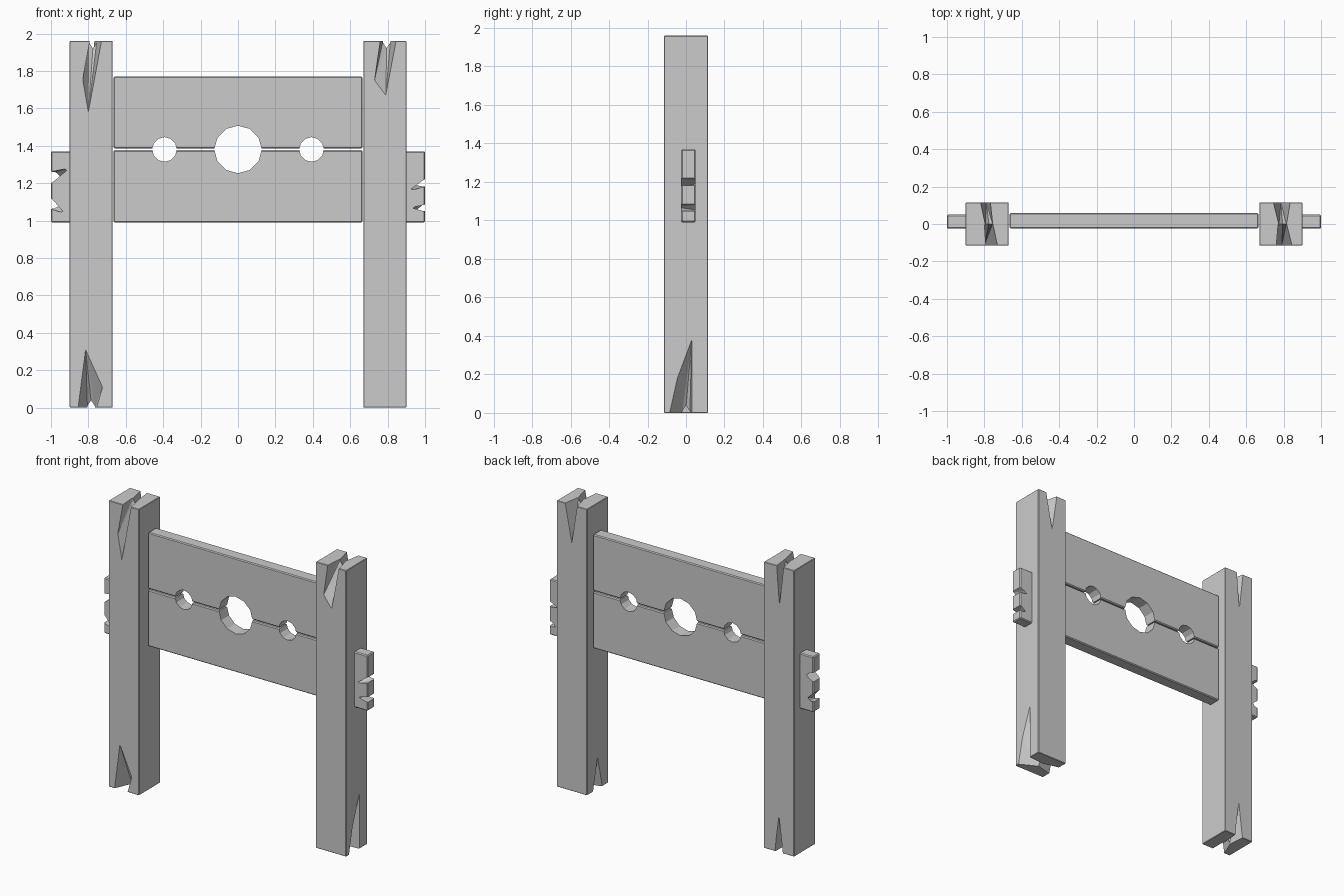
import bpy, bmesh
from math import pi
from mathutils import Matrix, Vector

if "Cube" in bpy.data.objects:
    bpy.data.objects.remove(bpy.data.objects["Cube"])

wood = bpy.data.materials.new("grey wood")
wood.use_nodes = True
GREY = (0.6, 0.6, 0.6, 1)
wood.diffuse_color = GREY
wood.node_tree.nodes["Principled BSDF"].inputs["Base Color"].default_value = GREY

HALF = 0.115          # half width of a post
TOP = 1.96            # post height
POST_X = 0.785


def finish(name, bm):
    bmesh.ops.recalc_face_normals(bm, faces=bm.faces)
    mesh = bpy.data.meshes.new(name)
    bm.to_mesh(mesh)
    bm.free()
    mesh.materials.append(wood)
    ob = bpy.data.objects.new(name, mesh)
    bpy.context.collection.objects.link(ob)
    return ob


def box(name, lo, hi, bevel):
    bm = bmesh.new()
    bmesh.ops.create_cube(bm, size=1)
    lo, hi = Vector(lo), Vector(hi)
    for v in bm.verts:
        v.co = (lo + hi) / 2 + v.co * (hi - lo)
    bmesh.ops.bevel(bm, geom=bm.edges[:], offset=bevel, segments=1, affect='EDGES')
    return finish(name, bm)


def hull(points):
    bm = bmesh.new()
    for p in points:
        bm.verts.new(p)
    res = bmesh.ops.convex_hull(bm, input=bm.verts[:])
    loose = set(res["geom_interior"]) | set(res["geom_unused"])
    bmesh.ops.delete(bm, geom=[v for v in loose if isinstance(v, bmesh.types.BMVert)],
                     context='VERTS')
    return finish("cutter", bm)


def cut(ob, cutter):
    # Subtract the cutter, keep the result and drop the cutter
    mod = ob.modifiers.new("cut", 'BOOLEAN')
    mod.operation = 'DIFFERENCE'
    mod.solver = 'EXACT'
    mod.object = cutter
    bpy.context.view_layer.update()
    deps = bpy.context.evaluated_depsgraph_get()
    mesh = bpy.data.meshes.new_from_object(ob.evaluated_get(deps))
    ob.modifiers.clear()
    ob.data = mesh
    bpy.data.objects.remove(cutter)


def split(post, cx, axis, side, end, face, core, depth=0.03):
    # Wedge-shaped split: outline on one face, narrowing to the post's middle
    out = 1 if end > 0 else -1
    inner = [(core - 0.02, end), (core + 0.02, end), (core, end - out * depth)]
    pts = []
    for outline, dists in ((face, (HALF, HALF + 0.02)), (inner, (-0.004,))):
        for t, z in outline:
            for d in dists:
                for zz in ((z, z + out * 0.03) if z == end else (z,)):
                    a = side * d
                    pts.append((cx + a, t, zz) if axis == 'x' else (cx + t, a, zz))
    cut(post, hull(pts))


# Posts
right_post = box("right_post", (-POST_X - HALF, -HALF, 0), (-POST_X + HALF, HALF, TOP), 0.003)
left_post = box("left_post", (POST_X - HALF, -HALF, 0), (POST_X + HALF, HALF, TOP), 0.003)

# Splits in the post ends
split(right_post, -POST_X, 'y', -1, TOP,
      [(0.0, TOP), (0.055, TOP), (-0.045, 1.75), (-0.015, 1.58)], 0.01)
split(right_post, -POST_X, 'y', 1, TOP,
      [(-0.035, TOP), (0.015, TOP), (-0.005, 1.7)], 0.01)
split(right_post, -POST_X, 'y', -1, 0,
      [(-0.07, 0), (0.02, 0), (0.06, 0.11), (-0.03, 0.31)], 0.0)
split(right_post, -POST_X, 'y', 1, 0,
      [(-0.03, 0), (0.03, 0), (0.02, 0.1), (0.0, 0.25)], 0.0)
split(left_post, POST_X, 'y', -1, TOP,
      [(-0.02, TOP), (0.06, TOP), (-0.055, 1.75), (0.005, 1.67)], 0.01)
split(left_post, POST_X, 'y', 1, TOP,
      [(-0.04, TOP), (0.05, TOP), (0.0, 1.7)], 0.01)
split(left_post, POST_X, 'x', 1, 0,
      [(-0.085, 0), (0.03, 0), (-0.045, 0.18), (0.03, 0.38)], 0.0)
split(left_post, POST_X, 'x', -1, 0,
      [(-0.05, 0), (0.05, 0), (0.0, 0.22)], 0.0)

# Planks with the neck and wrist holes
planks = [box("lower_plank", (-0.665, -0.025, 0.99), (0.665, 0.06, 1.376), 0.006),
          box("upper_plank", (-0.665, -0.025, 1.384), (0.665, 0.06, 1.77), 0.006)]
for plank in planks:
    for x, r in ((0, 0.127), (-0.393, 0.066), (0.393, 0.066)):
        bm = bmesh.new()
        bmesh.ops.create_cone(bm, cap_ends=True, segments=12, radius1=r, radius2=r, depth=0.4,
                              matrix=Matrix.Translation((x, 0, 1.38))
                              @ Matrix.Rotation(pi / 2, 4, 'X'))
        cut(plank, finish("cutter", bm))

# Tenons sticking out of the posts, with chipped ends
right_tenon = box("right_tenon", (-1, -0.025, 0.99), (-0.86, 0.05, 1.37), 0.006)
left_tenon = box("left_tenon", (0.86, -0.025, 0.99), (1, 0.05, 1.37), 0.006)


def chip(tenon, side, mouth, tip, back):
    # Notch across the end, deep on the front (tip) and shallow on the back
    pts = [(side * x, y, z) for y in (-0.05, 0.08) for x in (1, 1.03) for z in mouth]
    pts += [(side * tip[0], -0.05, tip[1]), (side * back[0], 0.08, back[1])]
    cut(tenon, hull(pts))


chip(left_tenon, 1, (1.19, 1.22), (0.92, 1.16), (0.95, 1.2))
chip(left_tenon, 1, (1.05, 1.085), (0.93, 1.07), (0.96, 1.05))
chip(right_tenon, -1, (1.2, 1.255), (0.905, 1.28), (0.96, 1.22))
chip(right_tenon, -1, (1.07, 1.12), (0.93, 1.04), (0.965, 1.09))
